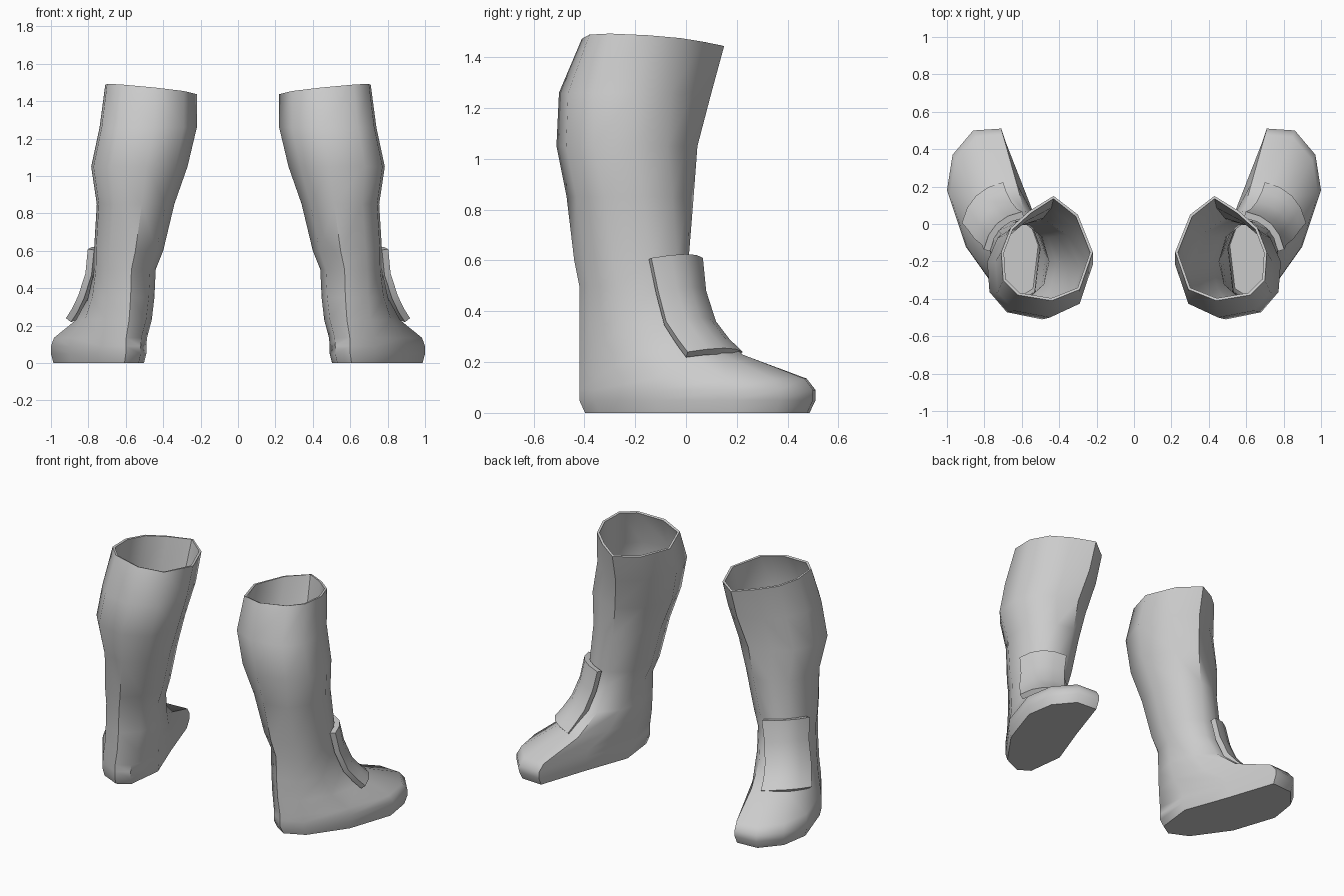
import bpy, bmesh, math
from mathutils import Vector

if "Cube" in bpy.data.objects:
    bpy.data.objects.remove(bpy.data.objects["Cube"], do_unlink=True)

grey = bpy.data.materials.new("boot grey")
grey.use_nodes = True
grey.diffuse_color = (0.6, 0.6, 0.6, 1)
grey.node_tree.nodes["Principled BSDF"].inputs["Base Color"].default_value = (0.6, 0.6, 0.6, 1)

# Matching outlines of the left boot, counter-clockwise from the inner heel
SOLE = [(.52, -.37), (.6, -.42), (.73, -.36), (.9, -.12), (1, .18),
        (.97, .37), (.86, .5), (.71, .51), (.6, .18), (.49, -.12)]
ANKLE = [(.47, -.33), (.57, -.42), (.69, -.38), (.76, -.26), (.77, -.12),
         (.73, -.02), (.66, .02), (.57, .01), (.48, -.06), (.44, -.2)]
RIM = [(.29, -.35), (.44, -.41), (.62, -.38), (.7, -.3), (.71, -.15),
       (.66, -.02), (.56, .07), (.43, .15), (.3, .05), (.22, -.15)]


def blend(a, b, t):
    return [Vector(p).lerp(Vector(q), t) for p, q in zip(a, b)]


def fit(shape, x0, x1, y0, y1):
    """Stretch an outline to a bounding box."""
    xs, ys = [p[0] for p in shape], [p[1] for p in shape]
    def remap(v, vals, lo, hi):
        return lo + (v - min(vals)) / (max(vals) - min(vals)) * (hi - lo)
    return [Vector((remap(x, xs, x0, x1), remap(y, ys, y0, y1))) for x, y in shape]


def grow(shape, s):
    centre = sum((Vector(p) for p in shape), Vector((0, 0))) / len(shape)
    return [centre + (Vector(p) - centre) * s for p in shape]


def make_object(name, rows, side, closed, thickness):
    """Skin rows of points, mirror for the right side, and give the skin a thickness."""
    bm = bmesh.new()
    grid = [[bm.verts.new((p[0] * side, p[1], p[2])) for p in row] for row in rows]
    n = len(rows[0])
    for low, high in zip(grid, grid[1:]):
        for i in range(n if closed else n - 1):
            j = (i + 1) % n
            bm.faces.new((low[i], low[j], high[j], high[i]))
    if closed:
        bm.faces.new(grid[0][::-1])
    if side < 0:
        bmesh.ops.reverse_faces(bm, faces=bm.faces[:])
    mesh = bpy.data.meshes.new(name)
    bm.to_mesh(mesh)
    bm.free()
    mesh.materials.append(grey)
    ob = bpy.data.objects.new(name, mesh)
    bpy.context.collection.objects.link(ob)
    mod = ob.modifiers.new("thickness", "SOLIDIFY")
    mod.thickness = thickness
    mod.offset = -1
    bpy.ops.object.select_all(action="DESELECT")
    ob.select_set(True)
    bpy.context.view_layer.objects.active = ob
    bpy.ops.object.modifier_apply(modifier=mod.name)
    bpy.ops.object.shade_smooth_by_angle(angle=math.radians(50))


def boot_rows():
    rows = []
    def add(shape, z):
        rows.append([(p[0], p[1], z) for p in shape])
    # Foot: the outline draws back from the toe to the ankle
    add(grow(SOLE, .95), 0)
    add(SOLE, .05)
    add(SOLE, .09)
    for t, z in ((.93, .135), (.42, .23), (.14, .35), (0, .5)):
        add(blend(ANKLE, SOLE, t), z)
    # Shaft: the outline turns into the rim shape on the way up
    for z, t, box in ((.6, .1, (.4, .77, -.44, .01)),
                      (.85, .35, (.34, .755, -.47, .03)),
                      (1.05, .55, (.27, .785, -.51, .045)),
                      (1.26, .8, (.22, .74, -.5, .1))):
        add(fit(blend(ANKLE, RIM, t), *box), z)
    # Slanted rim
    rows.append([(x, y, 1.46 + .1 * (x - .46) - .05 * (y + .12)) for x, y in RIM])
    return rows


def flap_rows():
    """Curved padded plate over the instep, facing the toe."""
    out = Vector((.7, .71, 0))
    across = Vector((.71, -.7, 0))
    rows = []
    for x, y, z, half in ((.81, .115, .24, .155), (.785, .07, .29, .145),
                          (.755, .02, .36, .14), (.72, -.015, .48, .135),
                          (.7, -.035, .61, .145)):
        rows.append([Vector((x, y, z)) + across * half * -u
                     + out * .05 * (1 - u * u) + Vector((0, 0, .015 * (1 - u * u)))
                     for u in (-1, -.5, 0, .5, 1)])
    return rows


for label, side in (("left", 1), ("right", -1)):
    make_object(label + "_boot", boot_rows(), side, True, .015)
    make_object(label + "_instep_flap", flap_rows(), side, False, .035)
